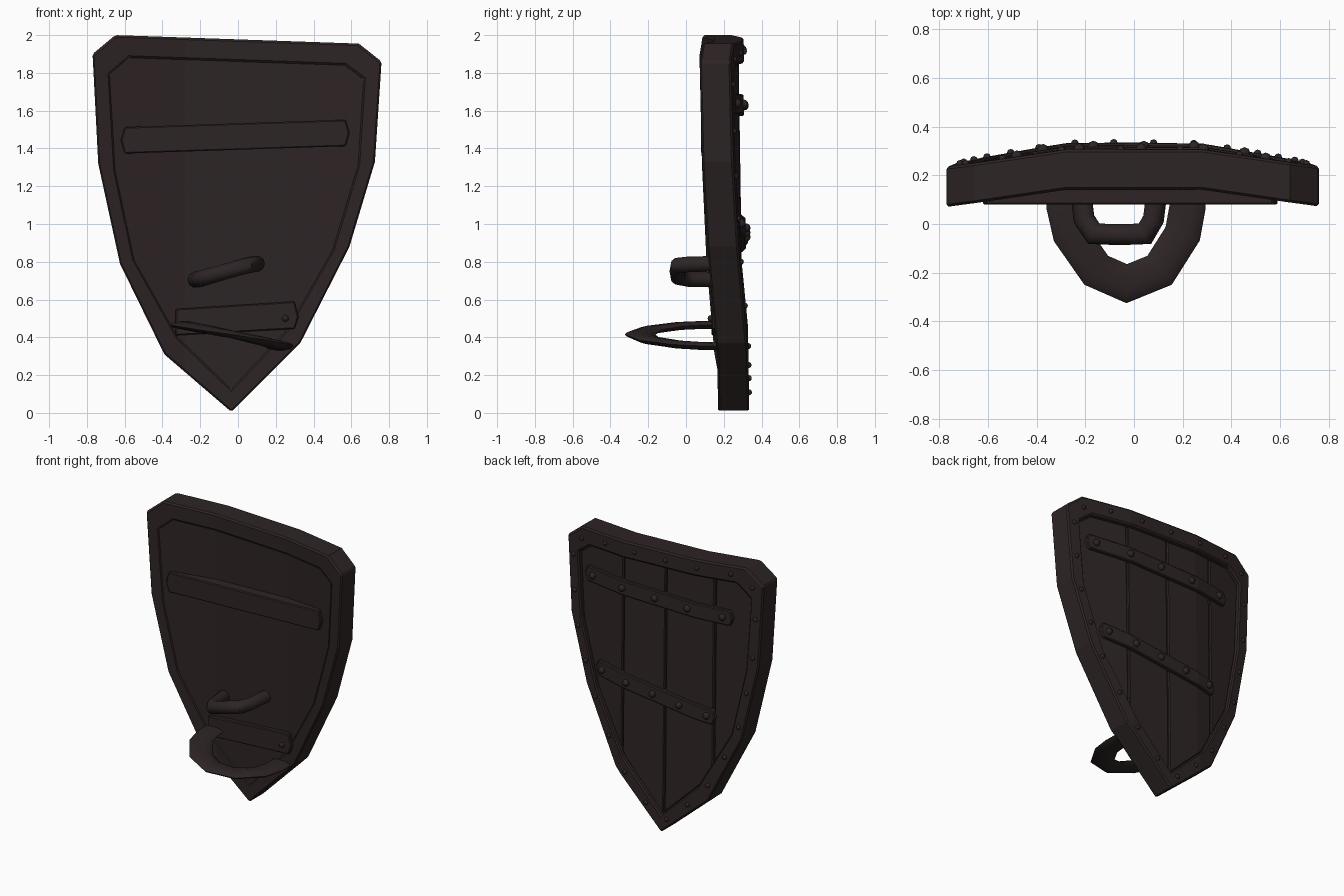
import bpy, bmesh, math
from mathutils import Vector

if "Cube" in bpy.data.objects:
    bpy.data.objects.remove(bpy.data.objects["Cube"], do_unlink=True)

wood = bpy.data.materials.new("dark_brown")
wood.use_nodes = True
COLOUR = (0.027, 0.018, 0.018, 1)
wood.diffuse_color = COLOUR
wood.node_tree.nodes["Principled BSDF"].inputs["Base Color"].default_value = COLOUR

FOLD = 0.28  # the shield folds back beyond this distance from the middle


def surface_y(x, z, depth):
    """Height of the folded, slightly leaning shield surface."""
    return 0.14 + depth + 0.015 * (2 - z) - 0.146 * max(0, abs(x) - FOLD)


def finish(name, bm, bevel=0, smooth=False):
    bmesh.ops.recalc_face_normals(bm, faces=bm.faces)
    mesh = bpy.data.meshes.new(name)
    bm.to_mesh(mesh)
    bm.free()
    mesh.materials.append(wood)
    ob = bpy.data.objects.new(name, mesh)
    bpy.context.collection.objects.link(ob)
    if bevel:
        mod = ob.modifiers.new("soft_edges", "BEVEL")
        mod.width = bevel
        mod.segments = 1
        mod.limit_method = 'ANGLE'
        mod.angle_limit = math.radians(40)
    if smooth:
        bpy.ops.object.select_all(action='DESELECT')
        ob.select_set(True)
        bpy.context.view_layer.objects.active = ob
        bpy.ops.object.shade_smooth_by_angle(angle=math.radians(50))
    return ob


def slab(name, outline, y0, y1, hole=None, span=None, bend=True, bevel=0.006):
    """Extrude an x-z outline from y0 to y1, optionally cut to an x span, and bend it."""
    bm = bmesh.new()
    outer = [bm.verts.new((x, y0, z)) for x, z in outline]
    if hole:
        inner = [bm.verts.new((x, y0, z)) for x, z in hole]
        n = len(outer)
        faces = [bm.faces.new((outer[i], outer[(i + 1) % n], inner[(i + 1) % n], inner[i]))
                 for i in range(n)]
    else:
        faces = [bm.faces.new(outer)]

    def cut(x, **clear):
        bmesh.ops.bisect_plane(bm, geom=bm.verts[:] + bm.edges[:] + bm.faces[:],
                               plane_co=(x, 0, 0), plane_no=(1, 0, 0), **clear)
    if span:
        cut(span[0], clear_inner=True)
        cut(span[1], clear_outer=True)
    if bend:
        cut(-FOLD)
        cut(FOLD)
    new = bmesh.ops.extrude_face_region(bm, geom=bm.faces[:])["geom"]
    for v in new:
        if isinstance(v, bmesh.types.BMVert):
            v.co.y = y1
    if bend:
        for v in bm.verts:
            v.co.y = surface_y(v.co.x, v.co.z, v.co.y)
    return finish(name, bm, bevel)


def sweep(name, path, wide, thick, sides=10):
    """Sweep an oval along a path; wide lies in the plan plane, thick across it."""
    pts = [Vector(p) for p in path]
    bm = bmesh.new()
    rings = []
    for i, p in enumerate(pts):
        a = (p - pts[i - 1]).normalized() if i else Vector()
        b = (pts[i + 1] - p).normalized() if i < len(pts) - 1 else Vector()
        t = (a + b).normalized()
        side = t.cross(Vector((0, 0, 1))).normalized()
        up = side.cross(t)
        mitre = 1 / max(0.6, t.dot(b if b.length else a))
        rings.append([bm.verts.new(p + side * wide * mitre * math.cos(k * math.tau / sides)
                                   + up * thick * math.sin(k * math.tau / sides))
                      for k in range(sides)])
    for r, s in zip(rings, rings[1:]):
        for k in range(sides):
            j = (k + 1) % sides
            bm.faces.new((r[k], r[j], s[j], s[k]))
    bm.faces.new(rings[0])
    bm.faces.new(rings[-1])
    return finish(name, bm, smooth=True)


def rivets(name, places, radius, depth):
    """Rounded rivet heads set on the shield surface at x-z places."""
    bm = bmesh.new()
    for x, z in places:
        made = bmesh.ops.create_uvsphere(bm, u_segments=8, v_segments=6, radius=radius)
        bmesh.ops.translate(bm, verts=made["verts"], vec=(x, surface_y(x, z, depth), z))
    return finish(name, bm, smooth=True)


def bar(left, right, half):
    """Outline of a tilted strap with blunt pointed ends."""
    (x0, z0), (x1, z1) = left, right
    return [(x0, z0), (x0 + .02, z0 + half), (x1 - .02, z1 + half),
            (x1, z1), (x1 - .02, z1 - half), (x0 + .02, z0 - half)]


def between(a, b, t):
    return tuple(p + (q - p) * t for p, q in zip(a, b))


# Rim and front panel
rim = [(-.65, 2), (.64, 1.955), (.76, 1.86), (.725, 1.33), (.59, .88), (.33, .37),
       (-.035, .005), (-.39, .31), (-.625, .79), (-.74, 1.32), (-.77, 1.90)]
inner = [(-.575, 1.88), (.565, 1.84), (.665, 1.765), (.635, 1.31), (.50, .86), (.26, .44),
         (-.035, .125), (-.32, .40), (-.55, .81), (-.65, 1.28), (-.68, 1.79)]
slab("rim", rim, 0, .165, hole=inner, bevel=.01)
slab("front_panel", inner, .004, .11, bevel=0)

# Upright boards on the back, with grooves between
joints = [-.8, -.41, -.04, .29, .8]
for i, (a, b) in enumerate(zip(joints, joints[1:])):
    slab(f"board_{i + 1}", inner, .08, .137, span=(a + .005, b - .005), bevel=.007)

# Back straps with rivets
for name, left, right in (("upper", (-.55, 1.62), (.61, 1.64)),
                          ("lower", (-.43, .90), (.51, 1.01))):
    slab(f"{name}_back_strap", bar(left, right, .052), .12, .16)
    rivets(f"{name}_strap_rivets",
           [between(left, right, .06 + .22 * k) for k in range(5)], .024, .162)

# Small rivets around the rim
middle = [between(a, b, .5) for a, b in zip(rim, inner)]
spots = []
for a, b in zip(middle, middle[1:] + middle[:1]):
    count = max(1, round(math.dist(a, b) / .26))
    spots += [between(a, b, (k + .3) / count) for k in range(count)]
rivets("rim_rivets", spots, .016, .165)

# Front straps
slab("upper_front_strap", bar((-.62, 1.443), (.59, 1.482), .07), .08, .18, bend=False)
slab("lower_front_strap", [(-.33, .55), (.30, .59), (.32, .505), (.30, .445), (-.33, .41)],
     .135, .19, bend=False)
rivets("lower_front_rivet", [(.25, .50)], .018, -.03)

# Hand grip
sweep("hand_grip", [(-.225, .18, .705), (-.205, .02, .708), (-.165, -.04, .72),
                    (-.06, -.044, .75), (.045, -.04, .78), (.08, .02, .787),
                    (.10, .18, .79)], .043, .043)

# Broad arm loop
sweep("arm_loop", [(-.285, .18, .465), (-.285, .07, .465), (-.26, -.04, .46),
                   (-.155, -.19, .44), (-.03, -.245, .415), (.105, -.19, .385),
                   (.20, -.04, .362), (.22, .07, .355), (.22, .18, .352)], .074, .022)
